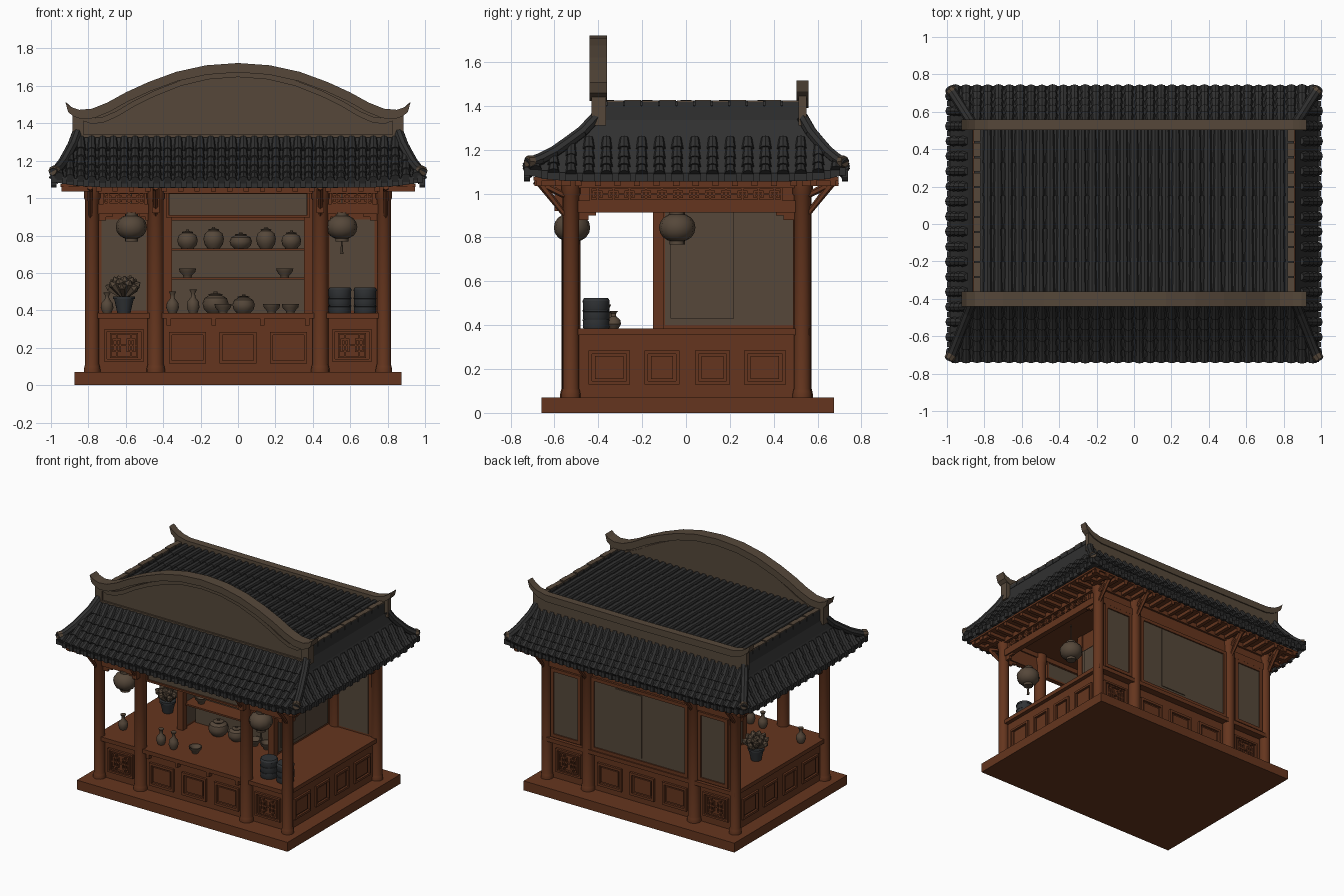
import bpy, bmesh, math, random
from mathutils import Vector, Matrix

if "Cube" in bpy.data.objects:
    bpy.data.objects.remove(bpy.data.objects["Cube"])

random.seed(4)

def material(name, c):
    m = bpy.data.materials.new(name)
    m.diffuse_color = (*c, 1)
    m.use_nodes = True
    m.node_tree.nodes["Principled BSDF"].inputs["Base Color"].default_value = m.diffuse_color
    return m

WOOD = material("red_brown_wood", (0.130, 0.036, 0.013))
TILE = material("charcoal_tile", (0.030, 0.030, 0.030))
PLASTER = material("taupe_plaster", (0.092, 0.064, 0.042))
SLATE = material("slate_lacquer", (0.030, 0.033, 0.036))

class Part:
    """Collects geometry for one named part."""
    def __init__(self, name, mat, smooth=False):
        self.name, self.mat, self.smooth, self.bm = name, mat, smooth, bmesh.new()
    def box(self, a, b):
        a, b = Vector(a), Vector(b)
        s = Vector([abs(q - p) for p, q in zip(a, b)])
        bmesh.ops.create_cube(self.bm, size=1, matrix=Matrix.Translation((a + b) / 2) @ Matrix.Diagonal((*s, 1)))
    def sbox(self, side, u0, u1, d0, d1, z0, z1):
        self.box(at(side, u0, d0, z0), at(side, u1, d1, z1))
    def tube(self, p, q, r0, r1, n=8):
        p, q = Vector(p), Vector(q)
        m = Matrix.Translation((p + q) / 2) @ (q - p).to_track_quat('Z', 'Y').to_matrix().to_4x4()
        bmesh.ops.create_cone(self.bm, cap_ends=True, segments=n, radius1=r0, radius2=r1, depth=(q - p).length, matrix=m)
    def lathe(self, c, prof, n=16, rib=0):
        rings = [[self.bm.verts.new((c[0] + r * (1 - rib * (i % 2)) * math.cos(i * math.tau / n),
                                     c[1] + r * (1 - rib * (i % 2)) * math.sin(i * math.tau / n), c[2] + z))
                  for i in range(n)] for r, z in prof]
        for a, b in zip(rings, rings[1:]):
            for i in range(n):
                self.bm.faces.new((a[i], a[(i + 1) % n], b[(i + 1) % n], b[i]))
        self.bm.faces.new(rings[0][::-1])
        self.bm.faces.new(rings[-1])
    def ribbon(self, pairs, y0, y1):
        rows = [[self.bm.verts.new(v) for v in ((xt, y0, zt), (xb, y0, zb), (xb, y1, zb), (xt, y1, zt))]
                for xt, zt, xb, zb in pairs]
        for a, b in zip(rows, rows[1:]):
            for i in range(4):
                self.bm.faces.new((a[i], a[(i + 1) % 4], b[(i + 1) % 4], b[i]))
        self.bm.faces.new(rows[0])
        self.bm.faces.new(rows[-1])
    def frame(self, side, u, w, z0, z1, d0, d1, t=0.018):
        for s in (-1, 1):
            self.sbox(side, u + s * w / 2, u + s * (w / 2 - t), d0, d1, z0, z1)
        self.sbox(side, u - w / 2, u + w / 2, d0, d1, z0, z0 + t)
        self.sbox(side, u - w / 2, u + w / 2, d0, d1, z1 - t, z1)
    def done(self):
        bmesh.ops.recalc_face_normals(self.bm, faces=self.bm.faces)
        me = bpy.data.meshes.new(self.name)
        self.bm.to_mesh(me)
        me.materials.append(self.mat)
        ob = bpy.data.objects.new(self.name, me)
        bpy.context.collection.objects.link(ob)
        if self.smooth:
            bpy.context.view_layer.objects.active = ob
            ob.select_set(True)
            bpy.ops.object.shade_smooth_by_angle(angle=math.radians(40))
            ob.select_set(False)

def at(side, u, d, z):
    """Point on a side: u to the viewer's right, d outward."""
    return Vector({"front": (u, -d, z), "back": (-u, d, z), "right": (d, u, z), "left": (-d, -u, z)}[side])

# base slab, counter body and top
p = Part("base_slab", WOOD); p.box((-0.873, -0.66, 0), (0.873, 0.675, 0.07)); p.done()
p = Part("counter", WOOD)
p.box((-0.77, -0.51, 0.07), (0.77, 0.51, 0.36))
p.box((-0.80, -0.55, 0.355), (0.80, 0.565, 0.385))
for u in (-0.37, -0.13, 0.13, 0.37):
    p.sbox("front", u - 0.012, u + 0.012, 0.5, 0.545, 0.32, 0.36)
p.done()

# counter panels and lattices
p = Part("counter_panels", WOOD)
for side in ("front", "back"):
    for u in (-0.27, 0, 0.27):
        p.frame(side, u, 0.2, 0.115, 0.285, 0.5, 0.527)
        p.sbox(side, u - 0.07, u + 0.07, 0.5, 0.518, 0.145, 0.255)
    for u in (-0.61, 0.61):
        p.frame(side, u, 0.21, 0.125, 0.30, 0.5, 0.527, 0.014)
for side in ("right", "left"):
    for u in (-0.35, -0.11, 0.12, 0.36):
        w = 0.19 if abs(u) > 0.2 else 0.16
        p.frame(side, u, w, 0.13, 0.285, 0.76, 0.785, 0.016)
        p.sbox(side, u - w / 2 + 0.03, u + w / 2 - 0.03, 0.76, 0.777, 0.155, 0.26)
p.done()

def fret(p, side, u, w, z0, z1, d0, d1, n, t=0.009):
    """Fretwork of nested rectangles and short links."""
    p.frame(side, u, w, z0, z1, d0, d1, t)
    c, zc, h = w / n, (z0 + z1) / 2, z1 - z0
    for i in range(n):
        v = u - w / 2 + c * (i + 0.5)
        p.frame(side, v, c * 0.62, zc - h * 0.27, zc + h * 0.27, d0, d1, t)
        p.sbox(side, v - c / 2, v + c / 2, d0, d1, zc - t / 2, zc + t / 2)
        p.sbox(side, v - t / 2, v + t / 2, d0, d1, z0, z1)

p = Part("fretwork", WOOD)
for u in (-0.61, 0.61):
    fret(p, "front", u, 0.15, 0.145, 0.28, 0.5, 0.525, 2)
    fret(p, "back", u, 0.15, 0.145, 0.28, 0.5, 0.525, 2)
    fret(p, "front", u, 0.22, 0.965, 1.03, 0.515, 0.54, 4)
    p.sbox("front", u - .15, u + .15, .51, .522, .95, 1.04)
for side in ("right", "left"):
    fret(p, side, 0, 0.88, 0.965, 1.03, 0.77, 0.795, 12)
    p.sbox(side, -.5, .5, .765, .777, .95, 1.04)
p.done()

# columns
p = Part("columns", WOOD, True)
for y in (-0.525, 0.53):
    for x, r in ((-0.78, 0.038), (-0.44, 0.043), (0.44, 0.043), (0.78, 0.038)):
        p.lathe((x, y, 0), [(r + .006, .06), (r + .006, .085), (r + .003, .10), (r, .11), (r, .99), (r + .006, 1.0), (r + .006, 1.07)])
p.done()

# top beams, stepped brackets and eave struts
p = Part("beams_and_brackets", WOOD)
for side, half, d in (("front", 0.78, 0.525), ("back", 0.78, 0.53), ("right", 0.53, 0.78), ("left", 0.53, 0.78)):
    p.sbox(side, -half, half, d - 0.025, d + 0.025, 1.025, 1.07)
    spans = [(-0.76, -0.44), (0.44, 0.76)] if half > 0.7 else [(-0.5, 0.5)]
    for a, b in spans:
        p.sbox(side, a, b, d - 0.02, d + 0.02, 0.915, 0.968)
        for e, s in ((a, 1), (b, -1)):
            p.sbox(side, e, e + s * 0.09, d - 0.01, d + 0.01, 0.90, 0.92)
            p.sbox(side, e, e + s * 0.055, d - 0.01, d + 0.01, 0.88, 0.91)
    n = 22 if half > 0.7 else 16
    for i in range(n):
        u = (half + 0.14) * (2 * i / (n - 1) - 1)
        p.sbox(side, u - 0.014, u + 0.014, d, d + 0.165, 1.035, 1.065)
for sx in (-1, 1):
    for sy in (-1, 1):
        for x in (.44, .79):
            p.tube((sx * x, sy * .55, .90), (sx * x, sy * .675, 1.06), .012, .018, 6)
            p.tube((sx * x, sy * .55, .99), (sx * x, sy * .69, 1.06), .014, .018, 6)
    p.box((sx * .44 - .02, -.60, .92), (sx * .44 + .02, -.56, 1.05))
p.done()
p = Part("soffit", WOOD); p.box((-0.95, -0.695, 1.06), (0.95, 0.695, 1.075)); p.done()

# blank board above the counter
p = Part("header_board", PLASTER); p.box((-0.37, -0.53, 0.91), (0.37, -0.51, 1.025)); p.done()
p = Part("header_frame", WOOD); p.frame("front", 0, 0.77, 0.895, 1.035, 0.505, 0.54, 0.014); p.done()

# back wall and walls of the inner room
p = Part("walls", WOOD)
p.box((-0.77, 0.505, 0.38), (0.77, 0.54, 1.06))
for s in (-1, 1):
    p.box((s * .37, -.13, .38), (s * .395, .51, 1.06))
    p.box((s * .352, -.15, .38), (s * .402, -.10, 1.06))
p.box((-0.36, -0.14, 0.88), (0.36, -0.11, 1.06))
p.frame("back", 0, 0.80, 0.385, 0.93, 0.53, 0.556, 0.025)
for u in (-0.61, 0.61):
    p.frame("back", u, 0.25, 0.395, 0.91, 0.53, 0.556, 0.025)
for z in (0.57, 0.725):
    p.box((-0.37, -0.12, z - 0.006), (0.37, 0.03, z + 0.006))
p.done()
p = Part("wall_panels", PLASTER)
p.box((-0.375, 0.498, 0.41), (0.375, 0.547, 0.905))
p.box((-0.02, 0.54, 0.43), (0.20, 0.553, 0.895))
p.box((-0.36, 0.01, 0.385), (0.36, 0.03, 1.05))
for s in (-1, 1):
    p.box((s * .49, .498, .40), (s * .73, .547, .885))
    p.box((s * .366, -.095, .40), (s * .401, .49, .925))
    p.box((s * .39, -.07, .43), (s * .408, .22, .915))
p.done()

# skirt roof: d out/in, u limits out/in per side
SK = {"front": (.725, .41, -.985, -.86, .985, .86), "back": (.725, .53, -.985, -.86, .985, .86),
      "right": (.985, .86, -.725, -.41, .725, .53), "left": (.985, .86, -.725, -.53, .725, .41)}
PROF = [1.09, 1.125, 1.165, 1.215, 1.265, 1.335]

def roof_point(side, u, f, up=0):
    do, di, lo, li, ro, ri = SK[side]
    k = min(int(f * 5), 4)
    z = PROF[k] + (PROF[k + 1] - PROF[k]) * (f * 5 - k)
    return at(side, u, do + (di - do) * f, z + up + 0.03 * abs(u / ro) ** 8 * (1 - f))

p = Part("skirt_roof", TILE)
rolls = Part("skirt_roof_tiles", TILE, True)
for side, (do, di, lo, li, ro, ri) in SK.items():
    rows = []
    for f, up in [(0, -0.035)] + [(k / 5, 0) for k in range(6)]:
        a, b = lo + (li - lo) * f, ro + (ri - ro) * f
        rows.append([p.bm.verts.new(roof_point(side, a + (b - a) * i / 16, f, up)) for i in range(17)])
    for r, q in zip(rows, rows[1:]):
        for i in range(16):
            p.bm.faces.new((r[i], r[i + 1], q[i + 1], q[i]))
    # side tiles stop below the smooth upper slope
    n, top = (34, 0.95) if ro > 0.9 else (18, 0.75)
    for i in range(n):
        u = lo + (ro - lo) * (i + 0.5) / n
        fm = min(top, (u - lo) / (li - lo), (ro - u) / (ro - ri))
        m = max(1, round(fm * 5))
        for k in range(m):
            a = roof_point(side, u, fm * k / m, 0.005)
            b = roof_point(side, u, fm * (k + 1) / m, 0.003)
            a -= (b - a) * 0.12
            rolls.tube(a, b, 0.027 + random.uniform(-.002, .002), 0.019, 8)
        # drip tile between the rolls
        c = roof_point(side, min(u + (ro - lo) / n / 2, ro - .01), 0, -0.012)
        rolls.box(c - Vector((.014, .014, .022)), c + Vector((.014, .014, .015)))
p.done()
rolls.done()

# upper flat roof with long rolls
p = Part("upper_roof", TILE, True)
p.box((-0.855, -0.40, 1.30), (0.855, 0.52, 1.40))
for s in (-1, 1):
    for k in range(11):
        p.box((s * .82, -.36 + .08 * k, 1.39), (s * .858, -.286 + .08 * k, 1.418 + .004 * (k % 2)))
for i in range(29):
    x = -0.784 + 0.056 * i
    for k in range(5):
        y = -0.37 + 0.176 * k
        p.tube((x, y - .008, 1.402), (x, y + .176, 1.402), 0.025, 0.021, 8)
p.done()
p = Part("roof_edge_strips", PLASTER)
for s in (-1, 1):
    for k in range(11):
        p.box((s * .82, -.36 + .08 * k, 1.415), (s * .858, -.286 + .08 * k, 1.424 + .004 * (k % 2)))
p.done()

# hip ridges with raised tips
p = Part("hip_ridges", TILE, True)
tips = Part("hip_tips", PLASTER, True)
for side, sgn in (("front", 1), ("front", -1), ("back", 1), ("back", -1)):
    do, di, lo, li, ro, ri = SK[side]
    pts = [roof_point(side, sgn * (ro + (ri - ro) * k / 5), k / 5, 0.015) for k in range(6)]
    for a, b in zip(pts, pts[1:]):
        p.tube(a, b, 0.027, 0.027, 8)
    tips.tube(pts[0] + (pts[1] - pts[0]) * 0.4, pts[0] + Vector((sgn * .006 if side == "front" else -sgn * .006, 0, .012)), 0.03, 0.026, 8)
p.done()
tips.done()

# curved front gable and straight back ridge, both with blunt horned ends
half = [(.922, 1.51), (.895, 1.488), (.85, 1.472), (.78, 1.478), (.70, 1.51), (.60, 1.565), (.48, 1.62), (.33, 1.675), (.17, 1.71), (0, 1.722)]
curve = [(-x, z) for x, z in half] + half[-2::-1]
p = Part("front_gable", PLASTER)
p.ribbon([(x * .96, z - .03, x * .96, 1.31) for x, z in curve], -.42, -.375)
p.ribbon([(x, z, x * .985, z - .05) for x, z in curve], -.44, -.36)
p.ribbon([(x * .93, z - .045, x * .925, z - .075) for x, z in curve], -.43, -.37)
for s in (-1, 1):
    p.box((s * .825, -.43, 1.31), (s * .885, -.365, 1.45))
p.box((-.88, -.432, 1.325), (.88, -.365, 1.34))
p.done()
p = Part("back_ridge", PLASTER)
flat = [(.922, 1.515), (.89, 1.487), (.85, 1.462), (.78, 1.445), (0, 1.44)]
flat = [(-x, z) for x, z in flat] + flat[-2::-1]
p.ribbon([(x * .96, z - .03, x * .96, 1.31) for x, z in flat], .512, .55)
p.ribbon([(x, z, x * .985, z - .05) for x, z in flat], .503, .558)
p.done()

# lanterns
p = Part("lanterns", PLASTER, True)
for x, y in ((-.57, -.52), (.555, -.52), (.555, -.04), (-.57, -.04)):
    ball = [(.083 * math.cos(a) ** .8, .065 * math.sin(a)) for a in [math.radians(d) for d in range(-66, 67, 22)]]
    p.lathe((x, y, .845), [(.035, -.077), (.035, -.06)] + ball + [(.035, .06), (.035, .077)], 24, .05)
    p.tube((x, y, .91), (x, y, 1.06), .004, .004, 6)
p.tube((.555, -.52, .70), (.555, -.52, .77), .010, .004, 6)
p.done()

# pottery on shelves and counter
p = Part("pottery", PLASTER, True)
def jar(x, y, z, r, h):
    p.lathe((x, y, z), [(r * .6, 0), (r * .9, h * .2), (r, h * .45), (r * .85, h * .7), (r * .5, h * .82), (r * .55, h * .88), (r * .15, h * .93), (r * .15, h)])
for x, r, h in ((-.27, .055, .10), (-.13, .055, .115), (.015, .06, .085), (.15, .053, .115), (.285, .053, .095)):
    jar(x, -.055, .731, r, h)
for x, y, r, h in ((-.12, -.06, .07, .115), (.03, -.06, .06, .10)):
    jar(x, y, .385, r, h)
for x, y, z in ((.18, -.06, .385), (.28, -.06, .385), (.25, -.05, .576), (-.27, -.05, .576), (-.08, -.39, .385)):
    p.lathe((x, y, z), [(.022, 0), (.024, .01), (.042, .03), (.046, .048), (.04, .048), (.02, .02)])
for x, y, h in ((-.35, -.41, .115), (-.24, -.42, .125), (-.70, -.36, .11), (.66, -.33, .08)):
    p.lathe((x, y, .385), [(.022, 0), (.034, h * .25), (.03, h * .5), (.012, h * .68), (.011, h * .85), (.02, h)])
p.done()

# stacked lacquer boxes
p = Part("stacked_boxes", SLATE, True)
for x in (.545, .68):
    for k in range(3):
        p.lathe((x, -.41, .385 + .042 * k), [(.058, 0), (.06, .004), (.06, .034), (.062, .035), (.062, .042)], 20)
    p.lathe((x, -.41, .511), [(.062, 0), (.055, .012)], 20)
p.done()

# potted plant
p = Part("plant_pot", SLATE, True)
p.lathe((-.61, .04, .385), [(.035, 0), (.052, .075), (.058, .075), (.058, .09)])
p.done()
p = Part("plant_leaves", PLASTER)
for i in range(20):
    a, t = i * 2.4, 0.35 + 0.95 * i / 20
    q = Vector((-.61 + .085 * math.cos(a) * math.sin(t), .04 + .085 * math.sin(a) * math.sin(t), .49 + .08 * math.cos(t)))
    p.tube((-.61, .04, .46), q, .006, .024, 5)
    p.tube(q, q + (q - Vector((-.61, .04, .48))) * .25, .024, .004, 5)
p.done()
